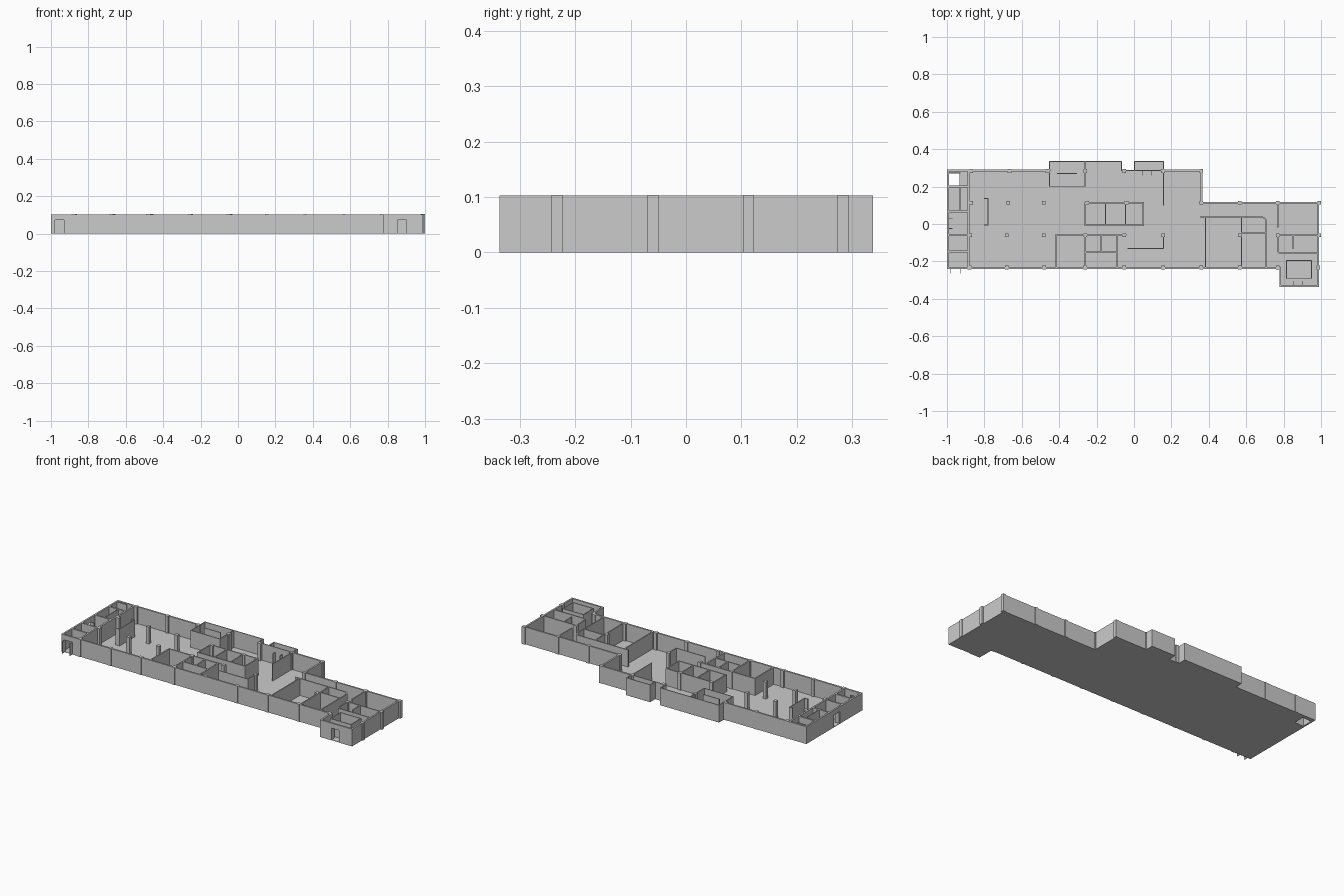
import bpy, bmesh, math

if "Cube" in bpy.data.objects:
    bpy.data.objects.remove(bpy.data.objects["Cube"])

H, DOOR, FLOOR = 0.103, 0.073, 0.002
THICK, THIN = 0.010, 0.005


def new_object(name, bm):
    bmesh.ops.recalc_face_normals(bm, faces=bm.faces)
    mesh = bpy.data.meshes.new(name)
    bm.to_mesh(mesh)
    bm.free()
    ob = bpy.data.objects.new(name, mesh)
    bpy.context.collection.objects.link(ob)
    return ob


def add_box(bm, x0, x1, y0, y1, z0, z1):
    vs = bmesh.ops.create_cube(bm, size=1)["verts"]
    for v in vs:
        v.co = (x0 if v.co.x < 0 else x1, y0 if v.co.y < 0 else y1, z0 if v.co.z < 0 else z1)


def add_wall(bm, x0, y0, x1, y1, t=THICK, z0=0.0, z1=H):
    """Axis-aligned wall along a centre line, ends extended by half a thickness."""
    h = t / 2
    add_box(bm, min(x0, x1) - h, max(x0, x1) + h, min(y0, y1) - h, max(y0, y1) + h, z0, z1)


def walls(name, segments, t):
    bm = bmesh.new()
    for s in segments:
        add_wall(bm, *s, t=t)
    return new_object(name, bm)


def rooms(name, path, t):
    """Continuous wall that follows a list of corner points."""
    return walls(name, [a + b for a, b in zip(path, path[1:])], t)


def prism(bm, pts, z0, z1):
    face = bm.faces.new([bm.verts.new((x, y, z0)) for x, y in pts])
    ext = bmesh.ops.extrude_face_region(bm, geom=[face])["geom"]
    for v in ext:
        if isinstance(v, bmesh.types.BMVert):
            v.co.z = z1


def curved_wall(name, cx, cy, r, a0, a1, t):
    """Quarter-round wall corner."""
    n = 8
    angs = [math.radians(a0 + (a1 - a0) * i / n) for i in range(n + 1)]
    ring = [(cx + (r + t / 2) * math.cos(a), cy + (r + t / 2) * math.sin(a)) for a in angs]
    ring += [(cx + (r - t / 2) * math.cos(a), cy + (r - t / 2) * math.sin(a)) for a in reversed(angs)]
    bm = bmesh.new()
    prism(bm, ring, 0, H)
    return new_object(name, bm)


# Floor slab as abutting slabs, leaving the stair well open at the back left
bm = bmesh.new()
for x0, x1, y0, y1 in [
    (-1, -0.932, -0.24, 0.20), (-1, -0.932, 0.27, 0.29), (-0.932, 0.36, -0.24, 0.29),
    (-0.455, -0.067, 0.29, 0.338), (0.003, 0.157, 0.29, 0.338),
    (0.36, 0.99, -0.24, 0.116), (0.777, 0.99, -0.335, -0.24),
]:
    add_box(bm, x0, x1, y0, y1, 0, FLOOR)
new_object("floor_slab", bm)

# Outer shell: starts right of the front-left door and runs round the building
L, R, F, B = -0.995, 0.985, -0.235, 0.287
rooms("outer_wall_front", [(-0.922, F), (0.782, F), (0.782, -0.332), (0.845, -0.332)], THICK)
rooms("outer_wall_right", [(0.909, -0.332), (R, -0.332), (R, 0.113), (0.36, 0.113), (0.36, B), (0.157, B)], THICK)
rooms("entrance_bay", [(0.157, B), (0.157, 0.335), (0.003, 0.335), (0.003, B), (0.157, B)], THIN)
rooms("outer_wall_back", [(0.003, B), (-0.067, B), (-0.067, 0.335), (-0.452, 0.335), (-0.452, B), (L, B)], THIN)
rooms("outer_wall_back_left", [(-0.452, B), (L, B), (L, 0.035)], THICK)
rooms("outer_wall_left", [(L, -0.03), (L, F), (-0.985, F)], THICK)

# Lintels above the outer doors
bm = bmesh.new()
for s in [(-0.985, F, -0.922, F), (0.845, -0.332, 0.909, -0.332), (L, -0.03, L, 0.035)]:
    add_wall(bm, *s, z0=DOOR)
new_object("door_lintels", bm)

# Open door leaves, two per doorway
bm = bmesh.new()
for x in (-0.979, -0.928):
    add_wall(bm, x, -0.262, x, F, 0.003, 0, DOOR)
for x in (0.851, 0.903):
    add_wall(bm, x, -0.332, x, -0.307, 0.003, 0, DOOR)
for y in (-0.024, 0.029):
    add_wall(bm, L, y, -0.972, y, 0.003, 0, DOOR)
for x in (0.046, 0.094):
    add_wall(bm, x, 0.262, x, B, 0.003, 0, DOOR)
new_object("door_leaves", bm)

# Row of small rooms along the left end
walls("left_rooms", [(-0.885, F, -0.885, B)] +
      [(L, y, -0.885, y) for y in (0.2, 0.067, -0.058, -0.147)], THICK)
walls("stair_partitions", [(-0.93, 0.072, -0.93, 0.2), (L, 0.272, -0.93, 0.272)], THIN)

# Free-standing screen
rooms("hall_screen", [(-0.80, 0.136), (-0.78, 0.136), (-0.78, -0.006), (-0.80, -0.006)], THIN)

# Back room with counter
rooms("back_room", [(-0.452, B), (-0.452, 0.202), (-0.262, 0.202), (-0.262, 0.335)], THIN)
walls("back_partitions", [(-0.408, 0.27, -0.307, 0.27), (0.157, 0.102, 0.157, B)], THIN)

# Central core of three rooms
walls("central_core", [(-0.26, y, 0.05, y) for y in (-0.006, 0.113)] +
      [(x, -0.006, x, 0.113) for x in (-0.26, -0.152, -0.045, 0.05)], 0.007)

# Rooms along the front
walls("front_rooms", [(-0.415, -0.058, -0.045, -0.058), (-0.26, -0.15, -0.09, -0.15),
                      (-0.174, -0.15, -0.174, -0.058)] +
      [(x, F, x, -0.058) for x in (-0.415, -0.26, -0.09)], 0.008)
rooms("front_screen", [(-0.033, -0.132), (0.157, -0.132), (0.157, -0.06)], THIN)

# Right hand rooms with rounded corners
walls("right_rooms", [(0.382, F, 0.382, 0.037), (0.575, F, 0.575, 0.037), (0.357, 0.037, 0.68, 0.037),
                      (0.707, F, 0.707, 0.01), (0.575, -0.046, 0.707, -0.046)], 0.007)
curved_wall("right_rooms_corner", 0.68, 0.01, 0.027, 0, 90, 0.007)
walls("end_rooms", [(0.768, -0.015, 0.768, 0.113), (0.768, -0.06, R, -0.06), (0.768, -0.14, 0.768, -0.06),
                    (0.785, -0.157, R, -0.157), (0.85, -0.13, 0.85, -0.06)], 0.007)
curved_wall("end_rooms_corner", 0.785, -0.14, 0.017, 180, 270, 0.007)
rooms("end_inner_room", [(0.815, -0.195), (0.95, -0.195), (0.95, -0.29), (0.815, -0.29), (0.815, -0.195)], THIN)

# Column grid
bm = bmesh.new()
rows = {
    0.284: (-0.87, -0.665, -0.463, -0.26, -0.052, 0.155, 0.36),
    0.113: (-0.87, -0.672, -0.483, -0.25, -0.04, 0.36, 0.565, 0.768, 0.99),
    -0.06: (-0.877, -0.68, -0.483, -0.26, -0.052, 0.157, 0.565, 0.768, 0.99),
    -0.233: (-0.88, -0.68, -0.48, -0.26, -0.052, 0.157, 0.36, 0.565, 0.768, 0.985),
}
for y, xs in rows.items():
    for x in xs:
        add_box(bm, x - 0.01, x + 0.01, y - 0.01, y + 0.01, 0, 0.104)
new_object("columns", bm)
